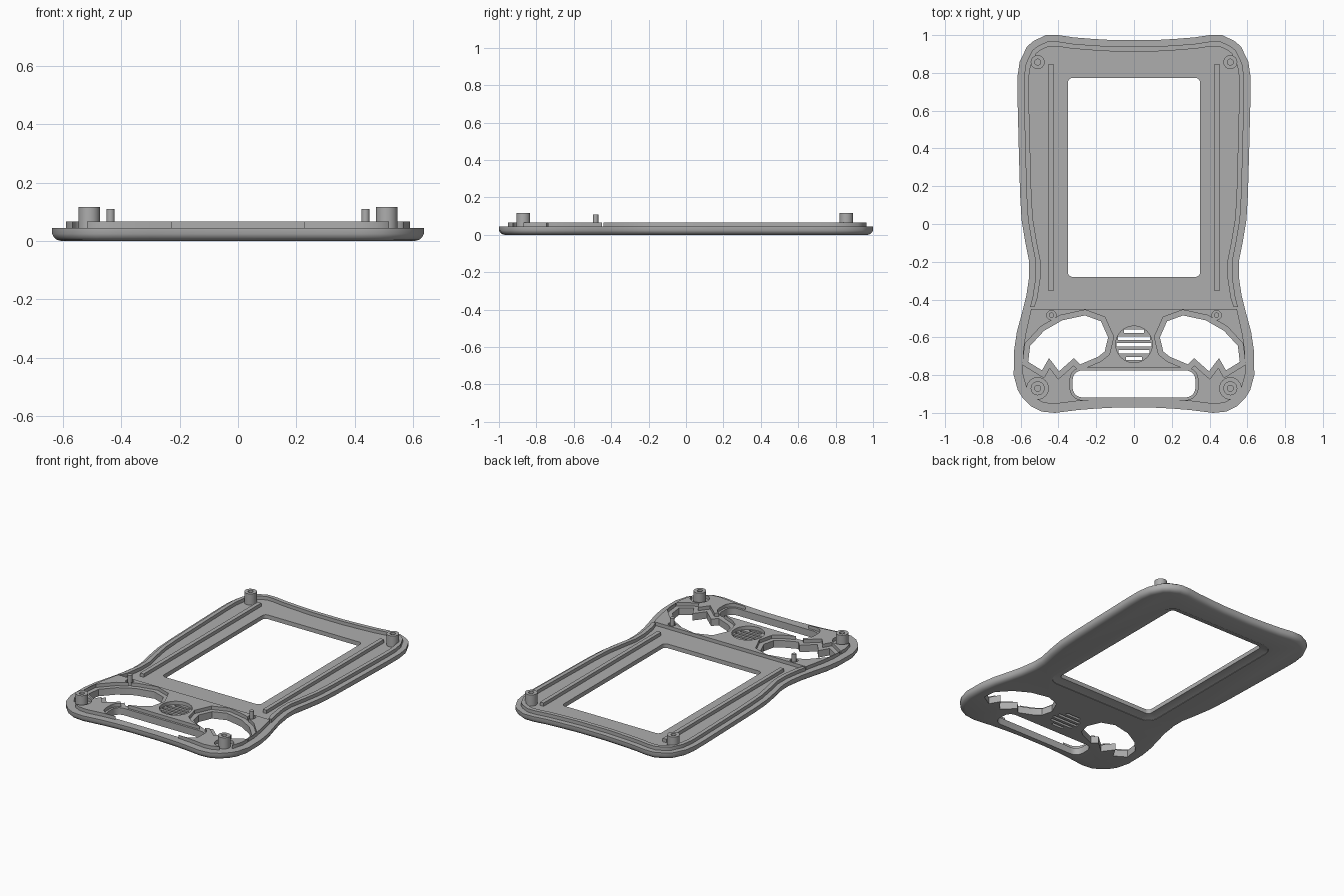
import bpy, bmesh, math
from mathutils import Vector

if "Cube" in bpy.data.objects:
    bpy.data.objects.remove(bpy.data.objects["Cube"])

grey = bpy.data.materials.new("plain grey")
grey.diffuse_color = (0.42, 0.42, 0.42, 1)
grey.use_nodes = True
grey.node_tree.nodes["Principled BSDF"].inputs["Base Color"].default_value = grey.diffuse_color

FLOOR, RAISED = 0.045, 0.067


def loft(name, layers):
    """Closed solid through stacked (points, z) loops of equal length."""
    bm = bmesh.new()
    loops = [[bm.verts.new((x, y, z)) for x, y in pts] for pts, z in layers]
    n = len(loops[0])
    for a, b in zip(loops, loops[1:]):
        for i in range(n):
            j = (i + 1) % n
            bm.faces.new((a[i], a[j], b[j], b[i]))
    bm.faces.new(loops[0])
    bm.faces.new(loops[-1])
    bmesh.ops.recalc_face_normals(bm, faces=bm.faces)
    me = bpy.data.meshes.new(name)
    bm.to_mesh(me)
    bm.free()
    ob = bpy.data.objects.new(name, me)
    bpy.context.collection.objects.link(ob)
    me.materials.append(grey)
    return ob


def prism(name, pts, z0, z1):
    return loft(name, [(pts, z0), (pts, z1)])


def inset(pts, d):
    """Move each corner of a closed outline inward by d (negative = outward)."""
    P = [Vector(p) for p in pts]
    area = sum(a.x * b.y - b.x * a.y for a, b in zip(P, P[1:] + P[:1]))
    s = 1 if area > 0 else -1
    out = []
    for i, p in enumerate(P):
        u = (p - P[i - 1]).normalized()
        v = (P[(i + 1) % len(P)] - p).normalized()
        n1, n2 = Vector((-u.y, u.x)), Vector((-v.y, v.x))
        m = (n1 + n2) * s
        out.append(tuple(p + m * (d / max(1 + n1.dot(n2), 0.5))))
    return out


def circle(x, y, r, n=24):
    return [(x + r * math.cos(2 * math.pi * i / n),
             y + r * math.sin(2 * math.pi * i / n)) for i in range(n)]


def rounded(x, y0, y1, r, n=5):
    pts = []
    for cx, cy, a0 in ((x - r, y1 - r, 0), (r - x, y1 - r, 90),
                       (r - x, y0 + r, 180), (x - r, y0 + r, 270)):
        for i in range(n + 1):
            a = math.radians(a0 + 90 * i / n)
            pts.append((cx + r * math.cos(a), cy + r * math.sin(a)))
    return pts


def box(x0, x1, y0, y1):
    return [(x0, y0), (x1, y0), (x1, y1), (x0, y1)]


def flip(pts):
    return [(-x, y) for x, y in pts]


def cut(target, cutter):
    mod = target.modifiers.new("cut", "BOOLEAN")
    mod.operation, mod.solver, mod.object = "DIFFERENCE", "EXACT", cutter
    bpy.context.view_layer.objects.active = target
    bpy.ops.object.modifier_apply(modifier=mod.name)
    bpy.data.objects.remove(cutter)


# Waisted outline, right half from top centre to bottom centre
half = [(0.1, 0.973), (0.22, 0.98), (0.32, 0.988), (0.4, 1.0), (0.466, 1.0),
        (0.53, 0.97), (0.566, 0.94), (0.605, 0.86), (0.617, 0.78), (0.617, 0.68),
        (0.61, 0.4), (0.603, 0.15), (0.595, 0.02), (0.575, -0.1), (0.555, -0.2),
        (0.555, -0.28), (0.57, -0.38), (0.59, -0.46), (0.62, -0.57),
        (0.635, -0.67), (0.637, -0.8), (0.615, -0.88), (0.59, -0.92),
        (0.545, -0.965), (0.49, -0.993), (0.42, -1.0), (0.3, -0.985),
        (0.2, -0.977), (0.1, -0.972)]
outline = half + flip(half)[::-1]

# Base plate with rounded lower edge
plate = loft("face_plate", [(inset(outline, d), z) for d, z in
             ((0.03, 0), (0.016, 0.004), (0.006, 0.012), (0, 0.024), (0, FLOOR))])

# Raised lower deck
deck_half = [p for p in inset(outline, 0.047)[:len(half)] if p[1] < -0.5]
deck_half = [(0.545, -0.45)] + deck_half
deck = prism("control_deck", deck_half + flip(deck_half)[::-1], FLOOR, RAISED)

# Screen window, chamfered on the underside
window = rounded(0.35, -0.28, 0.773, 0.025)
cut(plate, prism("window_cutter", window, -0.1, 0.2))
cut(plate, loft("chamfer_cutter", [(inset(window, -0.053), -0.002),
                                   (inset(window, -0.05), 0.002),
                                   (inset(window, -0.001), 0.018)]))

# Jagged button openings with a ledge around each
eye = [(0.56, -0.73), (0.55, -0.645), (0.476, -0.565), (0.38, -0.51),
       (0.26, -0.484), (0.175, -0.515), (0.137, -0.6), (0.155, -0.675),
       (0.19, -0.703), (0.285, -0.743), (0.318, -0.71), (0.397, -0.78),
       (0.45, -0.71), (0.487, -0.775)]
for pts in (eye, flip(eye)):
    cut(plate, prism("eye_cutter", pts, -0.1, 0.2))
    cut(deck, prism("ledge_cutter", inset(pts, -0.028), 0.03, 0.2))

# Wide bottom slot
slot = rounded(0.325, -0.918, -0.775, 0.05)
cut(plate, prism("slot_cutter", slot, -0.1, 0.2))
cut(deck, prism("slot_ledge_cutter", inset(slot, -0.014), 0.03, 0.2))

# Speaker recess and grille slits
cut(deck, prism("speaker_cutter", circle(0, -0.637, 0.097, 32), 0.03, 0.2))
for i in range(-2, 3):
    y = -0.64 + i * 0.036
    w = math.sqrt(0.094 ** 2 - (abs(y + 0.637) + 0.009) ** 2)
    cut(plate, prism("slit_cutter", box(-w, w, y - 0.009, y + 0.009), -0.1, 0.2))


def post(name, x, y, r, hole, top):
    p = prism(name, circle(x, y, r), FLOOR - 0.005, top)
    if hole:
        cut(p, prism("bore_cutter", circle(x, y, hole, 16), FLOOR, 0.2))
    return p


parts = [plate, deck]
for side, s in (("left", -1), ("right", 1)):
    # Recesses in the deck around the lower posts and pins
    cut(deck, prism("post_recess", circle(s * 0.51, -0.87, 0.057), 0.03, 0.2))
    cut(deck, prism("pin_recess", circle(s * 0.437, -0.483, 0.025, 16), 0.03, 0.2))
    parts += [post(side + "_upper_post", s * 0.51, 0.857, 0.037, 0.016, 0.117),
              post(side + "_lower_post", s * 0.51, -0.87, 0.037, 0.016, 0.117),
              post(side + "_pin", s * 0.437, -0.483, 0.014, 0, 0.109)]
    # Straight rib beside the window
    x = s * 0.44
    parts.append(prism(side + "_rib", box(x - 0.013, x + 0.013, -0.355, 0.848),
                       FLOOR - 0.002, RAISED))

# Thin wall following the upper outline
outer, inner = inset(outline, 0.034), inset(outline, 0.06)
k = [i for i, p in enumerate(half) if p[1] > -0.4]
a = [outer[i] for i in k] + [(0.55, -0.44)]
b = [inner[i] for i in k] + [(0.528, -0.44)]
wall = prism("upper_wall", flip(a)[::-1] + a + b[::-1] + flip(b), FLOOR - 0.002, RAISED)
parts.append(wall)

# Smooth shading that keeps the edges sharp
bpy.ops.object.select_all(action="DESELECT")
for ob in parts:
    ob.select_set(True)
bpy.context.view_layer.objects.active = plate
bpy.ops.object.shade_smooth_by_angle(angle=math.radians(30))
